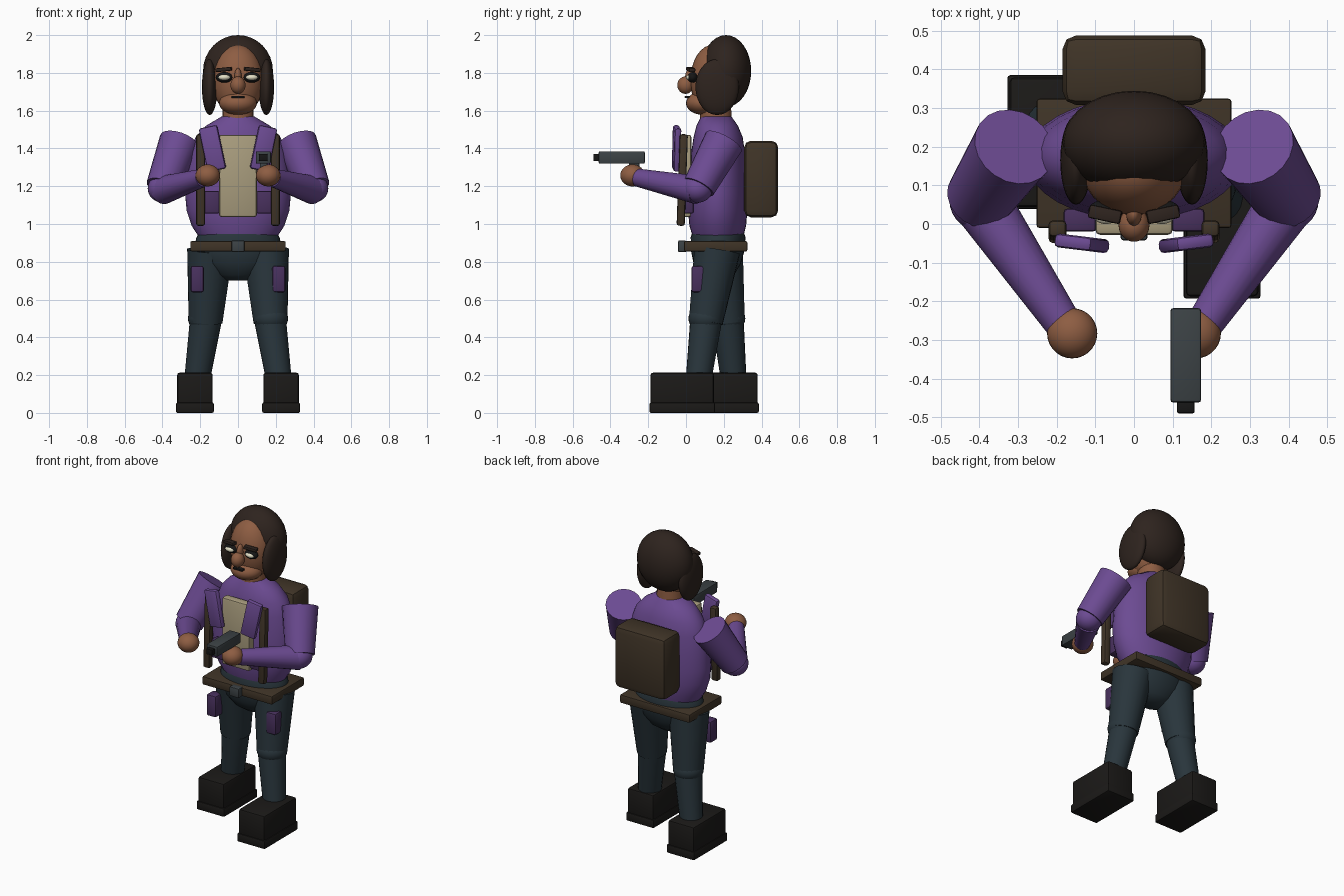
import bpy, bmesh, math
from mathutils import Vector, Matrix

if "Cube" in bpy.data.objects:
    bpy.data.objects.remove(bpy.data.objects["Cube"])

COLS = dict(purple=(.15, .07, .29), plum=(.065, .03, .11), skin=(.27, .11, .055), hair=(.027, .017, .013),
            pants=(.022, .036, .045), boot=(.011, .01, .009), leather=(.05, .034, .02),
            cream=(.4, .34, .21), metal=(.045, .055, .06), black=(.008, .008, .008), white=(.75, .72, .55))
MATS = {}
for k, c in COLS.items():
    MATS[k] = bpy.data.materials.new(k)
    MATS[k].diffuse_color = (*c, 1)


def finish(name, bm, mat, angle=40):
    bmesh.ops.recalc_face_normals(bm, faces=bm.faces)
    me = bpy.data.meshes.new(name)
    bm.to_mesh(me)
    bm.free()
    ob = bpy.data.objects.new(name, me)
    bpy.context.collection.objects.link(ob)
    me.materials.append(MATS[mat])
    bpy.ops.object.select_all(action='DESELECT')
    ob.select_set(True)
    bpy.context.view_layer.objects.active = ob
    bpy.ops.object.shade_smooth_by_angle(angle=math.radians(angle))
    return ob


def box(name, mat, c, size, bevel=.01, rot=(0, 0, 0)):
    bm = bmesh.new()
    bmesh.ops.create_cube(bm, size=1, matrix=Matrix.Diagonal((*size, 1)))
    bmesh.ops.bevel(bm, geom=bm.edges[:], offset=bevel, segments=2, affect='EDGES', profile=.5)
    ob = finish(name, bm, mat)
    ob.location = c
    ob.rotation_euler = [math.radians(a) for a in rot]
    return ob


def ball(name, mat, c, r):
    bm = bmesh.new()
    bmesh.ops.create_uvsphere(bm, u_segments=28, v_segments=16, radius=1,
                              matrix=Matrix.Translation(c) @ Matrix.Diagonal((*r, 1)))
    return finish(name, bm, mat)


def limb(name, mat, a, b, ra, rb):
    a, b = Vector(a), Vector(b)
    d = b - a
    m = Matrix.Translation((a + b) / 2) @ d.to_track_quat('Z', 'Y').to_matrix().to_4x4()
    bm = bmesh.new()
    bmesh.ops.create_cone(bm, cap_ends=True, segments=20, radius1=ra, radius2=rb, depth=d.length, matrix=m)
    return finish(name, bm, mat)


def loft(name, mat, rings, n=32):
    # rings: z, centre y, radius x, radius y
    bm = bmesh.new()
    loops = []
    for z, cy, rx, ry in rings:
        loops.append([bm.verts.new((rx * math.cos(t * math.tau / n), cy + ry * math.sin(t * math.tau / n), z))
                      for t in range(n)])
    for p, q in zip(loops, loops[1:]):
        for i in range(n):
            bm.faces.new((p[i], p[(i + 1) % n], q[(i + 1) % n], q[i]))
    bm.faces.new(loops[0])
    bm.faces.new(loops[-1])
    return finish(name, bm, mat)


# Torso and hips
loft("torso", 'purple', [(.92, .17, .20, .13), (.99, .168, .245, .15), (1.07, .168, .272, .157),
                         (1.16, .168, .28, .158), (1.27, .17, .272, .152), (1.38, .17, .255, .142),
                         (1.46, .17, .225, .13), (1.52, .165, .17, .11), (1.57, .16, .085, .08)])
loft("hips", 'pants', [(.70, .165, .06, .05), (.73, .165, .13, .09), (.79, .165, .2, .125),
                       (.86, .168, .235, .142), (.93, .17, .22, .145), (.96, .17, .2, .135)])
box("belt", 'leather', (0, .157, .882), (.505, .335, .055), .008)
box("belt_buckle", 'metal', (0, -.02, .882), (.07, .045, .062), .008)

# Head
limb("neck", 'skin', (0, .16, 1.5), (0, .155, 1.68), .085, .08)
ball("head", 'skin', (0, .145, 1.76), (.135, .122, .19))
ball("jaw", 'skin', (0, .09, 1.64), (.1, .09, .062))
ball("nose", 'skin', (0, -.003, 1.735), (.04, .043, .046))
ball("nose_bridge", 'skin', (0, .025, 1.775), (.02, .03, .05))
ball("hair_cap", 'hair', (0, .212, 1.81), (.185, .133, .19))
box("mouth", 'black', (0, .008, 1.672), (.07, .03, .012), .004)

# Paired front details
for s, side in ((-1, "left"), (1, "right")):
    ball(side + "_hair_lock", 'hair', (s * .15, .165, 1.725), (.041, .115, .148))
    ball(side + "_eye_rim", 'black', (s * .073, .035, 1.776), (.045, .028, .028))
    ball(side + "_eye", 'white', (s * .073, .022, 1.776), (.032, .022, .016))
    box(side + "_eyebrow", 'hair', (s * .075, .025, 1.818), (.085, .035, .02), .006, (0, s * 6, s * 12))
    box(side + "_vest_strap", 'leather', (s * .198, -.02, 1.233), (.047, .043, .485), .012, (-2, 0, 0))
    box(side + "_lapel", 'purple', (s * .135, -.05, 1.4), (.1, .036, .235), .012, (0, s * 12, s * 7))
    box(side + "_vest_pouch", 'plum', (s * .14, .01, 1.115), (.085, .06, .12), .01)
    box(side + "_thigh_pad", 'plum', (s * .216, .066, .708), (.07, .075, .14), .012)
    # Arms
    limb(side + "_upper_arm", 'purple', (s * .31, .2, 1.435), (s * .4, .068, 1.195), .108, .088)
    ball(side + "_elbow", 'purple', (s * .398, .062, 1.188), (.08, .08, .075))
    limb(side + "_forearm", 'purple', (s * .398, .06, 1.18), (s * .185, -.255, 1.245), .076, .048)
    ball(side + "_hand", 'skin', (s * .16, -.283, 1.257), (.065, .065, .058))

# Legs: hip, knee, ankle and boot y
for s, side, hy, ky, ay, by in ((-1, "left", .18, .222, .252, .212), (1, "right", .165, .105, .067, -.02)):
    hip, knee, ankle = (s * .148, hy, .86), (s * .172, ky, .48), (s * .216, ay, .18)
    limb(side + "_thigh", 'pants', hip, knee, .122, .09)
    ball(side + "_knee", 'pants', (s * .173, ky, .5), (.092, .092, .075))
    limb(side + "_shin", 'pants', knee, ankle, .084, .068)
    box(side + "_boot", 'boot', (s * .228, by, .12), (.188, .335, .185), .012)
    box(side + "_boot_sole", 'boot', (s * .228, by, .0275), (.2, .347, .055), .008)

# Chest panel, backpack and hand tool
box("chest_panel", 'cream', (0, 0, 1.255), (.2, .056, .435), .012)
box("backpack", 'leather', (0, .398, 1.238), (.37, .18, .405), .035)
box("pistol_body", 'metal', (.134, -.34, 1.352), (.08, .245, .066), .008)
box("pistol_muzzle", 'black', (.134, -.473, 1.352), (.046, .034, .038), .005)
box("pistol_grip", 'metal', (.136, -.275, 1.29), (.04, .055, .1), .006)

for m in bpy.data.materials:
    if m.users and not m.is_grease_pencil:
        m.use_nodes = True
        m.node_tree.nodes["Principled BSDF"].inputs["Base Color"].default_value = m.diffuse_color
